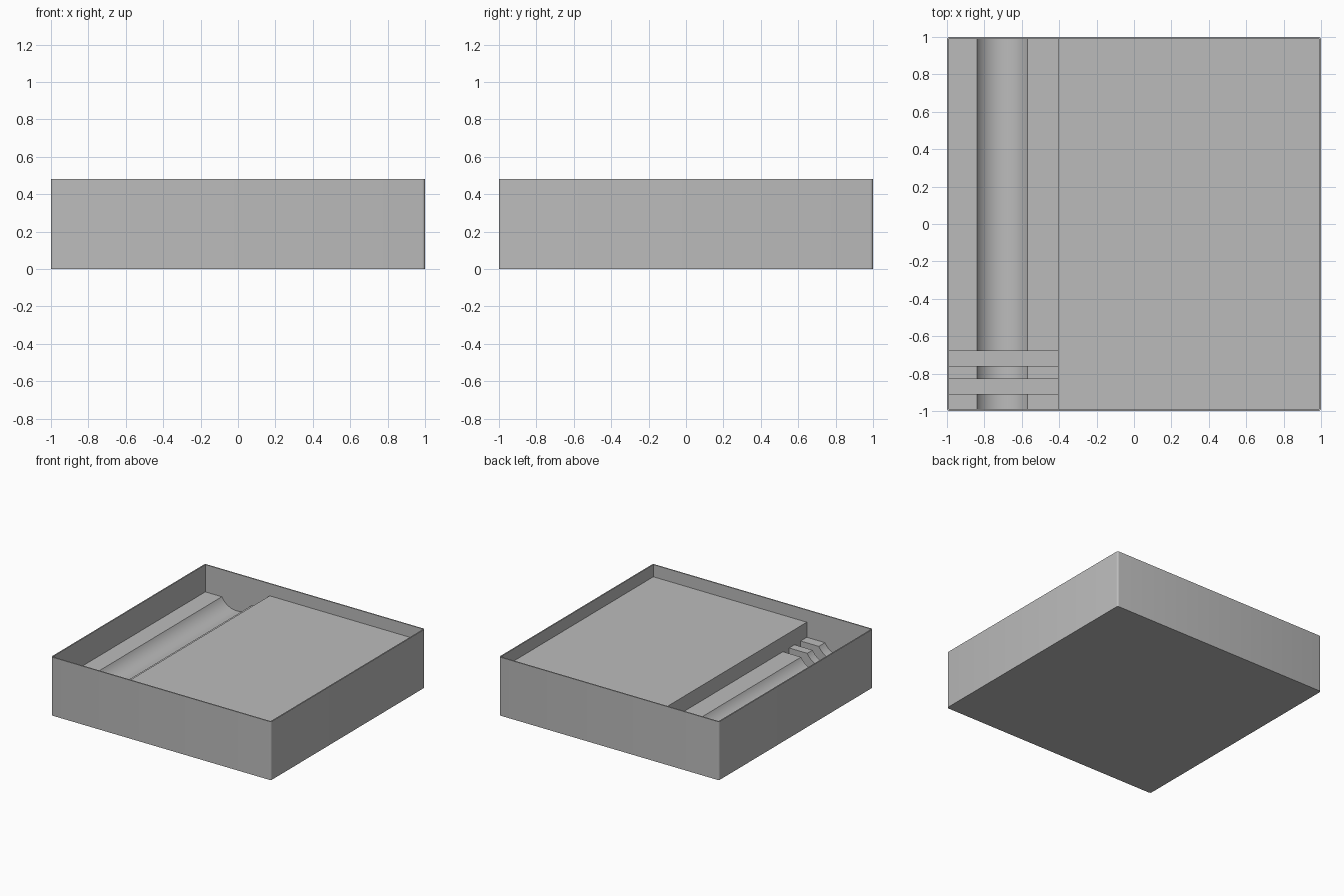
import bpy, bmesh, math

if "Cube" in bpy.data.objects:
    bpy.data.objects.remove(bpy.data.objects["Cube"])

HEIGHT, WALL = 0.48, 0.01
INNER = 1 - WALL
DECK_Z, BED_Z, SLOT_Z = 0.38, 0.256, 0.08
BED_X = -0.405                                # edge between bed and raised deck
GROOVE_X, GROOVE_HALF, GROOVE_DEPTH = -0.705, 0.135, 0.08

grey = bpy.data.materials.new("grey")
grey.diffuse_color = (0.5, 0.5, 0.5, 1)
grey.use_nodes = True
grey.node_tree.nodes["Principled BSDF"].inputs["Base Color"].default_value = grey.diffuse_color


def prism(name, profile, y0, y1):
    """Solid made by extruding an XZ outline from y0 to y1."""
    bm = bmesh.new()
    face = bm.faces.new([bm.verts.new((x, y0, z)) for x, z in profile])
    moved = bmesh.ops.extrude_face_region(bm, geom=[face])["geom"]
    bmesh.ops.translate(bm, vec=(0, y1 - y0, 0),
                        verts=[v for v in moved if isinstance(v, bmesh.types.BMVert)])
    bmesh.ops.recalc_face_normals(bm, faces=bm.faces)
    mesh = bpy.data.meshes.new(name)
    bm.to_mesh(mesh)
    bm.free()
    obj = bpy.data.objects.new(name, mesh)
    bpy.context.collection.objects.link(obj)
    return obj


def box_outline(x0, x1, z0, z1):
    return [(x0, z0), (x1, z0), (x1, z1), (x0, z1)]


# Outer case with slightly rounded upright corners
case = prism("case", box_outline(-1, 1, 0, HEIGHT), -1, 1)
bm = bmesh.new()
bm.from_mesh(case.data)
upright = [e for e in bm.edges if abs(e.verts[0].co.z - e.verts[1].co.z) > 0.1]
bmesh.ops.bevel(bm, geom=upright, offset=0.015, segments=4, profile=0.5, affect='EDGES')
bm.to_mesh(case.data)
bm.free()
case.data.materials.append(grey)

# Hollow: raised deck on the right, lower bed on the left with a round groove
radius = (GROOVE_HALF ** 2 + GROOVE_DEPTH ** 2) / (2 * GROOVE_DEPTH)
centre_z = BED_Z - GROOVE_DEPTH + radius
half_angle = math.asin(GROOVE_HALF / radius)
STEPS = 32
groove = []
for i in range(STEPS + 1):
    a = half_angle * (2 * i / STEPS - 1)
    groove.append((GROOVE_X + radius * math.sin(a), centre_z - radius * math.cos(a)))
hollow = ([(-INNER, 0.7), (-INNER, BED_Z)] + groove +
          [(BED_X, BED_Z), (BED_X, DECK_Z), (INNER, DECK_Z), (INNER, 0.7)])
cutters = [prism("hollow_cutter", hollow, -INNER, INNER)]

# Two flat-bottomed slots across the bed near the front
for y0, y1 in ((-0.76, -0.68), (-0.91, -0.83)):
    cutters.append(prism("slot_cutter", box_outline(-INNER, BED_X, SLOT_Z, 0.3), y0, y1))

bpy.context.view_layer.objects.active = case
case.select_set(True)
for cutter in cutters:
    cutter.hide_render = True
    mod = case.modifiers.new("cut", 'BOOLEAN')
    mod.operation, mod.solver, mod.object = 'DIFFERENCE', 'EXACT', cutter
    bpy.ops.object.modifier_apply(modifier=mod.name)
    bpy.data.objects.remove(cutter)

# Smooth the groove and corners, keep hard edges
bpy.ops.object.shade_smooth_by_angle(angle=math.radians(28))
